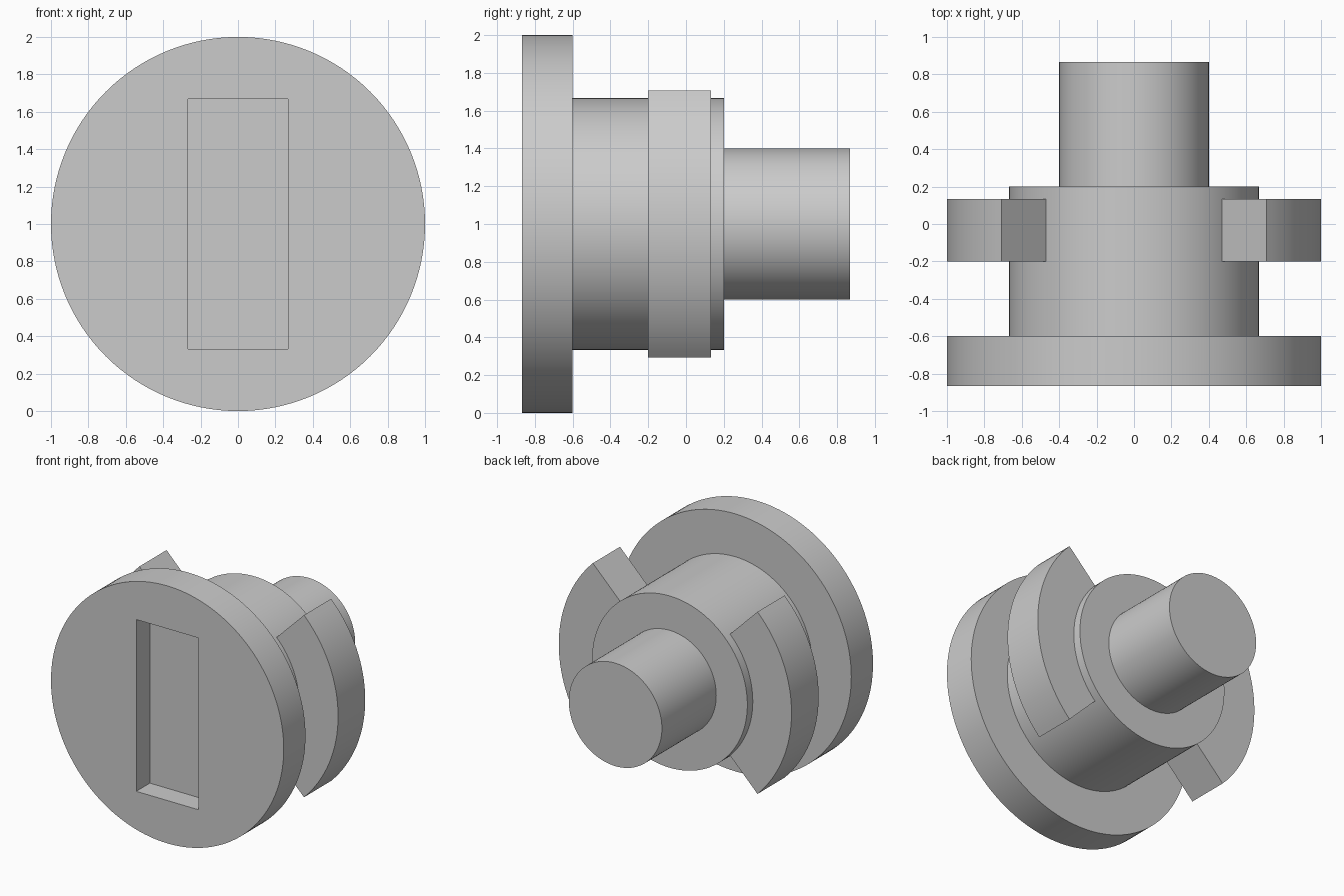
import bpy, bmesh, math

if "Cube" in bpy.data.objects:
    bpy.data.objects.remove(bpy.data.objects["Cube"], do_unlink=True)

AXIS_Z = 1.0      # height of the shared axis
SEGMENTS = 128

grey = bpy.data.materials.new("plain_grey")
grey.use_nodes = True
grey.diffuse_color = (0.6, 0.6, 0.6, 1)
grey.node_tree.nodes["Principled BSDF"].inputs["Base Color"].default_value = grey.diffuse_color


def arc(radius, start, end, steps):
    """Points along an arc, as (x, height above the axis)."""
    angles = [math.radians(start + (end - start) * i / steps) for i in range(steps + 1)]
    return [(radius * math.cos(a), radius * math.sin(a)) for a in angles]


def prism(name, outline, front, back):
    """Extrude an outline along y from front to back."""
    bm = bmesh.new()
    face = bm.faces.new([bm.verts.new((x, front, AXIS_Z + z)) for x, z in outline])
    grown = bmesh.ops.extrude_face_region(bm, geom=[face])["geom"]
    moved = [v for v in grown if isinstance(v, bmesh.types.BMVert)]
    bmesh.ops.translate(bm, verts=moved, vec=(0, back - front, 0))
    bmesh.ops.recalc_face_normals(bm, faces=bm.faces)
    mesh = bpy.data.meshes.new(name)
    bm.to_mesh(mesh)
    bm.free()
    mesh.materials.append(grey)
    obj = bpy.data.objects.new(name, mesh)
    bpy.context.collection.objects.link(obj)
    return obj


def select_only(obj):
    bpy.ops.object.select_all(action='DESELECT')
    obj.select_set(True)
    bpy.context.view_layer.objects.active = obj


def circle(radius):
    return arc(radius, 0, 360, SEGMENTS)[:-1]


# Round parts stacked along the axis
flange = prism("flange", circle(1.0), -0.867, -0.6)
barrel = prism("barrel", circle(0.667), -0.61, 0.2)
shaft = prism("shaft", circle(0.4), 0.19, 0.867)

# Quarter-ring lugs on both sides of the barrel
lugs = []
for side, middle in (("left", 0), ("right", 180)):
    outline = arc(1.0, middle - 45, middle + 45, SEGMENTS // 4)
    outline += arc(0.65, middle + 45, middle - 45, SEGMENTS // 4)
    lugs.append(prism(side + "_lug", outline, -0.2, 0.133))

# Rectangular slot sunk into the front of the flange
w, h = 0.267, 0.667
cutter = prism("slot_cutter", [(-w, -h), (w, -h), (w, h), (-w, h)], -1.0, -0.7)
cutter.hide_render = True
cut = flange.modifiers.new("slot", 'BOOLEAN')
cut.operation = 'DIFFERENCE'
cut.solver = 'EXACT'
cut.object = cutter
select_only(flange)
bpy.ops.object.modifier_apply(modifier=cut.name)
bpy.data.objects.remove(cutter, do_unlink=True)

# Smooth curved walls, sharp rims
for obj in [flange, barrel, shaft] + lugs:
    select_only(obj)
    bpy.ops.object.shade_smooth_by_angle(angle=math.radians(30))
